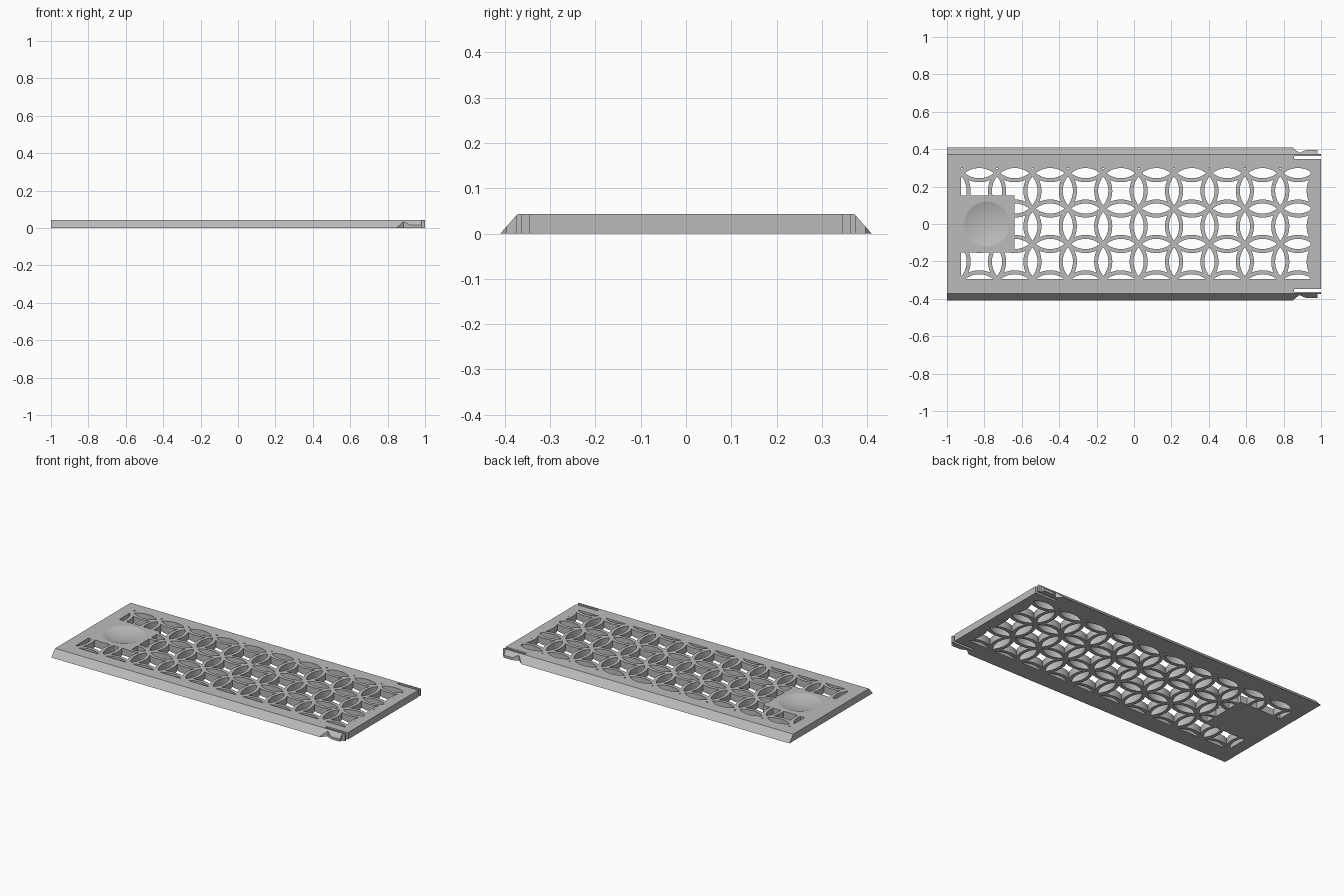
import bpy, bmesh, math
from math import sin, cos, acos, atan2, sqrt, pi, radians
from mathutils import Matrix

cube = bpy.data.objects.get("Cube")
if cube:
    bpy.data.objects.remove(cube, do_unlink=True)

HEIGHT = 0.043
PITCH = 0.1893                        # spacing of the interlaced rings
R_IN, R_OUT = 0.122, 0.143            # inner and outer radius of each ring
CX, CY = 0.1195, -0.012               # one ring centre

grey = bpy.data.materials.new("light grey")
grey.use_nodes = True
grey.diffuse_color = (0.5, 0.5, 0.5, 1)
grey.node_tree.nodes["Principled BSDF"].inputs["Base Color"].default_value = (0.5, 0.5, 0.5, 1)


def make_object(name, bm):
    bmesh.ops.recalc_face_normals(bm, faces=bm.faces)
    mesh = bpy.data.meshes.new(name)
    bm.to_mesh(mesh)
    bm.free()
    mesh.materials.append(grey)
    ob = bpy.data.objects.new(name, mesh)
    bpy.context.collection.objects.link(ob)
    return ob


def prisms(name, outlines, start, depth, matrix=Matrix()):
    """Extrude closed 2D outlines along z, then place them with a matrix."""
    bm = bmesh.new()
    for pts in outlines:
        face = bm.faces.new([bm.verts.new((x, y, start)) for x, y in pts])
        ext = bmesh.ops.extrude_face_region(bm, geom=[face])
        verts = [v for v in ext["geom"] if isinstance(v, bmesh.types.BMVert)]
        bmesh.ops.translate(bm, verts=verts, vec=(0, 0, depth))
    bmesh.ops.transform(bm, matrix=matrix, verts=bm.verts)
    return make_object(name, bm)


def rect(x0, x1, y0, y1):
    return [(x0, y0), (x1, y0), (x1, y1), (x0, y1)]


def boolean(target, cutter, operation):
    cutter.hide_render = True
    mod = target.modifiers.new("cut", "BOOLEAN")
    mod.operation, mod.solver, mod.object = operation, "EXACT", cutter
    bpy.context.view_layer.objects.active = target
    bpy.ops.object.modifier_apply(modifier=mod.name)
    bpy.data.objects.remove(cutter, do_unlink=True)


def arc(cx, cy, r, a0, a1, n=12):
    """Arc points without the last one, so arcs can be chained."""
    return [(cx + r * cos(a0 + (a1 - a0) * i / n), cy + r * sin(a0 + (a1 - a0) * i / n))
            for i in range(n)]


# Outlines of the openings between the rings
half = PITCH / 2
a = acos(half / R_IN)
lens = arc(0, -half, R_IN, pi / 2 - a, pi / 2 + a) + arc(0, half, R_IN, -pi / 2 - a, -pi / 2 + a)
tall_lens = [(-y, x) for x, y in lens]
tip = half - sqrt(2 * R_OUT ** 2 - PITCH ** 2) / 2
b = atan2(tip, PITCH - tip)
star = []
for k in range(4):
    t = k * pi / 2
    star += arc(PITCH * cos(t), PITCH * sin(t), R_OUT, t + pi + b, t + pi - b)

# Lattice of openings, kept inside the window and away from the thumb pad
openings = []
for i in range(-6, 6):
    for j in range(-2, 3):
        x, y = CX + i * PITCH, CY + j * PITCH
        for shape, dx, dy in ((star, 0, 0), (lens, 0, half), (tall_lens, half, 0)):
            openings.append([(x + dx + u, y + dy + v) for u, v in shape])
lattice = prisms("lattice_cutter", openings, -0.05, 0.15)
boolean(lattice, prisms("window", [rect(-0.925, 0.945, -0.293, 0.30)], -0.04, 0.13), "INTERSECT")
boolean(lattice, prisms("thumb_pad", [rect(-1.1, -0.638, -0.152, 0.152)], -0.1, 0.3), "DIFFERENCE")

# Sliding lid with sloping long sides
section = [(-0.41, 0), (0.41, 0), (0.372, HEIGHT), (-0.372, HEIGHT)]
axes = Matrix(((0, 0, 1, 0), (1, 0, 0, 0), (0, 1, 0, 0), (0, 0, 0, 1)))
lid = prisms("sliding_lid", [section], -1, 2, axes)
boolean(lid, lattice, "DIFFERENCE")

# Spring tabs: a slot and a catch notch on each long side
notch = [(0.845, 0.411), (0.885, 0.38), (0.92, 0.396), (0.98, 0.396),
         (0.98, 0.375), (1.1, 0.375), (1.1, 0.5), (0.845, 0.5)]
slot = rect(0.855, 1.1, 0.347, 0.363)
cuts = [[(x, s * y) for x, y in shape] for s in (1, -1) for shape in (notch, slot)]
boolean(lid, prisms("tab_cutter", cuts, -0.05, 0.15), "DIFFERENCE")

# Shallow round thumb dimple
radius, depth = 0.12, 0.02
ball = (radius ** 2 + depth ** 2) / (2 * depth)
bm = bmesh.new()
bmesh.ops.create_uvsphere(bm, u_segments=56, v_segments=110, radius=ball,
                          matrix=Matrix.Translation((-0.787, 0, HEIGHT - depth + ball)))
boolean(lid, make_object("dimple_cutter", bm), "DIFFERENCE")

# Smooth curved walls, crisp edges
bpy.ops.object.select_all(action="DESELECT")
lid.select_set(True)
bpy.context.view_layer.objects.active = lid
bpy.ops.object.shade_smooth_by_angle(angle=radians(12))
